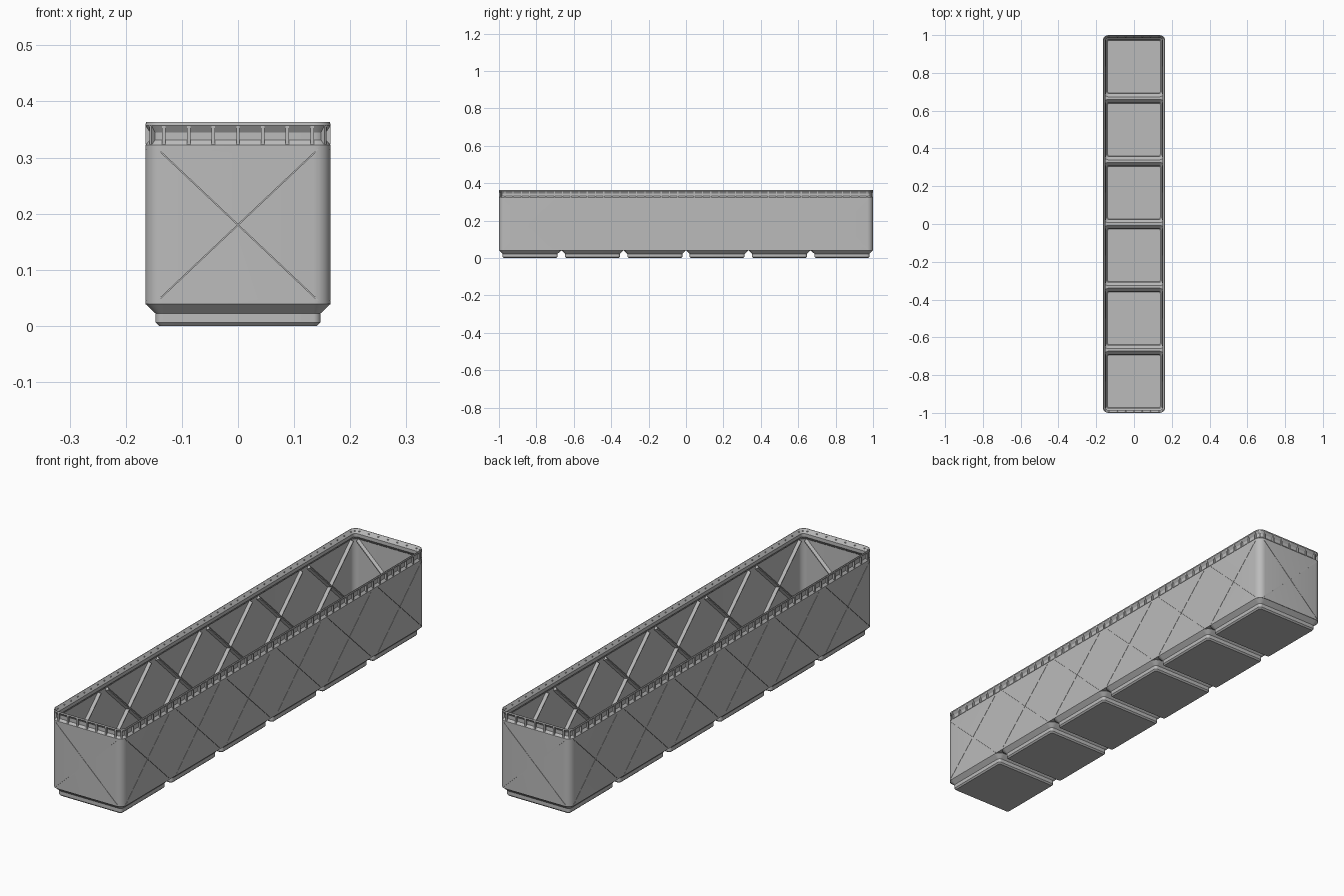
import bpy, bmesh, math
from mathutils import Vector

if "Cube" in bpy.data.objects:
    bpy.data.objects.remove(bpy.data.objects["Cube"])

HX, HY, R = 0.165, 1.0, 0.03          # outer half sizes and corner radius
UNIT = 1 / 3                          # length of one cell
CELLS = [(i - 2.5) * UNIT for i in range(6)]

grey = bpy.data.materials.new("plain grey")
grey.diffuse_color = (0.5, 0.5, 0.5, 1)
grey.use_nodes = True
grey.node_tree.nodes["Principled BSDF"].inputs["Base Color"].default_value = grey.diffuse_color


def finish(name, bm, smooth=True):
    bmesh.ops.recalc_face_normals(bm, faces=bm.faces)
    me = bpy.data.meshes.new(name)
    bm.to_mesh(me)
    bm.free()
    me.materials.append(grey)
    ob = bpy.data.objects.new(name, me)
    bpy.context.collection.objects.link(ob)
    if smooth:
        bpy.ops.object.select_all(action='DESELECT')
        bpy.context.view_layer.objects.active = ob
        ob.select_set(True)
        bpy.ops.object.shade_smooth_by_angle(angle=math.radians(30))
    return ob


def ring(bm, hx, hy, r_back, z, cy=0, r_front=None, n=8):
    """Rounded rectangle of vertices; front and back corners may differ."""
    r_front = r_back if r_front is None else r_front
    out = []
    for k, (sx, sy) in enumerate([(1, 1), (-1, 1), (-1, -1), (1, -1)]):
        r = r_back if sy > 0 else r_front
        for j in range(n + 1):
            a = (k + j / n) * math.pi / 2
            out.append(bm.verts.new((sx * (hx - r) + r * math.cos(a),
                                     cy + sy * (hy - r) + r * math.sin(a), z)))
    return out


def loft(bm, rings, closed):
    pairs = list(zip(rings, rings[1:]))
    if closed:
        pairs.append((rings[-1], rings[0]))
    else:
        bm.faces.new(rings[0])
        bm.faces.new(rings[-1])
    for a, b in pairs:
        m = len(a)
        for i in range(m):
            bm.faces.new((a[i], a[(i + 1) % m], b[(i + 1) % m], b[i]))


def prism(bm, p, q, section):
    """Sweep a section (list of offset vectors) from p to q."""
    a = [bm.verts.new(p + s) for s in section]
    b = [bm.verts.new(q + s) for s in section]
    bm.faces.new(a)
    bm.faces.new(b)
    m = len(a)
    for i in range(m):
        bm.faces.new((a[i], a[(i + 1) % m], b[(i + 1) % m], b[i]))


# Walls with the folded stacking rim: (inset from outside, height)
bm = bmesh.new()
profile = [(0, .039), (0, .322), (.008, .331), (.008, .345), (0, .357), (.001, .363),
           (.003, .363), (.015, .347), (.015, .333), (.005, .320), (.005, .039)]
loft(bm, [ring(bm, HX - i, HY - i, R - i, z) for i, z in profile], True)
walls = finish("walls", bm)

# Hollow feet, one per cell: (half size, radius, height)
foot = [(.141, .008, 0), (.147, .013, .006), (.147, .013, .022), (.165, .030, .039),
        (.160, .025, .045), (.143, .010, .027), (.143, .010, .011), (.139, .006, .006)]
for cy in CELLS:
    bm = bmesh.new()
    loft(bm, [ring(bm, h, h, r, z, cy) for h, r, z in foot], False)
    finish("foot", bm)

# Deck joining the feet to each other and to the walls
for k, cy in enumerate(CELLS):
    bm = bmesh.new()
    rb = R - .001 if k == 5 else .0004
    rf = R - .001 if k == 0 else .0004
    hy = UNIT / 2
    shift = (.003 if k == 0 else -.003 if k == 5 else 0)
    outer = [ring(bm, .164, hy - abs(shift), rb, z, cy + shift, rf) for z in (.0392, .045)]
    inner = [ring(bm, .160, .160, .025, z, cy) for z in (.045, .0392)]
    loft(bm, outer + inner, True)
    finish("floor_deck", bm, False)

# Small upright ribs around the rim, including the corners
bm = bmesh.new()
spots = []
for s in (1, -1):
    spots += [((s * HX, i * .044), (s, 0)) for i in range(-22, 23)]
    spots += [((i * .044, s * HY), (0, s)) for i in range(-3, 4)]
    for t in (1, -1):
        d = Vector((s, t)).normalized()
        spots.append(((s * (HX - R) + R * d.x, t * (HY - R) + R * d.y), d))
for (x, y), d in spots:
    nrm = Vector((d[0], d[1], 0))
    tan = Vector((-d[1], d[0], 0)) * .003
    sec = [nrm * -.010 - tan, nrm * -.010 + tan, nrm * -.0004 + tan, nrm * -.0004 - tan]
    prism(bm, Vector((x, y, .323)), Vector((x, y, .357)), sec)
finish("rim_ribs", bm, False)

# Crossed folds in every wall panel: a ridge inside and a thin slit outside
panels = [(Vector((s * HX, cy, 0)), Vector((s, 0, 0))) for s in (1, -1) for cy in CELLS]
panels += [(Vector((0, s * HY, 0)), Vector((0, s, 0))) for s in (1, -1)]
ridges = bmesh.new()
cuts = [bmesh.new(), bmesh.new()]
for centre, nrm in panels:
    side = Vector((-nrm.y, nrm.x, 0))
    for k, t in enumerate((1, -1)):
        p = centre - side * (t * .143) + Vector((0, 0, .045))
        q = centre + side * (t * .143) + Vector((0, 0, .315))
        w = (q - p).normalized().cross(nrm)
        prism(ridges, p, q, [nrm * -.0045 - w * .009, nrm * -.0045 + w * .009,
                             nrm * -.016 + w * .002, nrm * -.016 - w * .002])
        prism(cuts[k], p, q, [nrm * -.003 - w * .0007, nrm * -.003 + w * .0007,
                              nrm * .01 + w * .0007, nrm * .01 - w * .0007])
finish("cross_ridges", ridges, False)
for bm in cuts:
    cutter = finish("slit_cutter", bm, False)
    cutter.hide_render = True
    cutter.hide_set(True)
    mod = walls.modifiers.new("slits", 'BOOLEAN')
    mod.object = cutter
    mod.operation = 'DIFFERENCE'
    mod.solver = 'EXACT'
